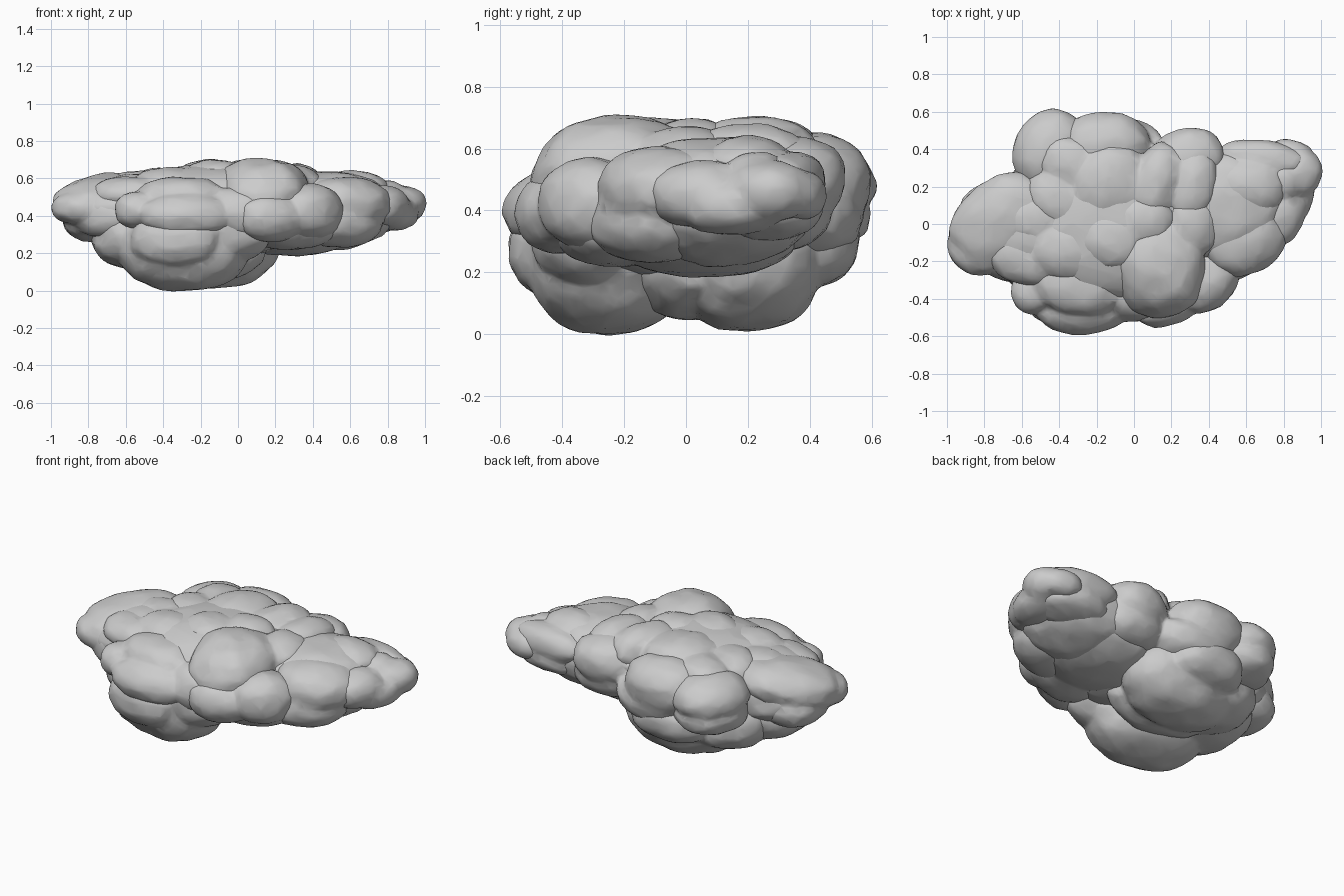
import bpy
import math
from mathutils import Vector, Euler, noise

cube = bpy.data.objects.get("Cube")
if cube:
    bpy.data.objects.remove(cube, do_unlink=True)

# One matte grey for the whole cloud
grey = bpy.data.materials.new("cloud_grey")
grey.use_nodes = True
colour = (0.6, 0.6, 0.6, 1)
grey.diffuse_color = colour
shader = next(n for n in grey.node_tree.nodes if n.type == 'BSDF_PRINCIPLED')
shader.inputs["Base Color"].default_value = colour


def puff(at, size, turn=0, tilt=0):
    """A lumpy, slightly boxy ellipsoid; size holds its three radii."""
    bpy.ops.mesh.primitive_ico_sphere_add(subdivisions=4, radius=1, location=at)
    obj = bpy.context.object
    seed = Vector(at) * 9
    spin = Euler((0, math.radians(tilt), math.radians(turn))).to_matrix()
    for vert in obj.data.vertices:
        n = vert.co.normalized()
        boxy = sum(abs(c) ** 2.2 for c in n) ** (-1 / 2.2)
        lump = 1 + .05 * noise.noise(n * 1.7 + seed) + .04 * noise.noise(n * 4 + seed)
        vert.co = spin @ Vector(a * b * boxy * lump for a, b in zip(n, size))
    return obj


def bank(name, puffs):
    """Blend a group of puffs into one softly creased mass."""
    bpy.ops.object.select_all(action='DESELECT')
    for obj in puffs:
        obj.select_set(True)
    bpy.context.view_layer.objects.active = puffs[0]
    bpy.ops.object.join()
    mass = bpy.context.object
    mass.name = name
    mass.data.materials.append(grey)
    blend = mass.modifiers.new("blend", 'REMESH')
    blend.mode = 'VOXEL'
    blend.voxel_size = .014
    blend.use_smooth_shade = True
    soften = mass.modifiers.new("soften", 'SMOOTH')
    soften.iterations = 2
    facets = mass.modifiers.new("facets", 'DECIMATE')
    facets.ratio = .15


bank("core", [
    puff((-.1, 0, .43), (.52, .44, .25)),
    puff((.46, .1, .43), (.38, .31, .21), turn=10),
    puff((-.52, -.02, .43), (.38, .3, .19)),
])

# Underside lobes, split by a shallow groove
bank("belly_front", [
    puff((-.29, -.25, .23), (.36, .26, .23), turn=-10),
    puff((-.52, -.05, .29), (.27, .3, .18)),
    puff((-.33, -.41, .27), (.25, .16, .16), turn=-8),
    puff((-.08, -.32, .32), (.26, .18, .17)),
])
bank("belly_back", [
    puff((-.15, .19, .24), (.37, .25, .23), turn=5),
    puff((-.4, .16, .27), (.27, .25, .18)),
    puff((-.18, .0, .23), (.33, .18, .18)),
    puff((-.18, .39, .29), (.25, .17, .14)),
])
bank("belly_left", [
    puff((.36, .06, .34), (.32, .31, .15), tilt=-8),
    puff((.28, -.23, .35), (.26, .2, .13), turn=15),
])

bank("right_end", [
    puff((-.72, .01, .49), (.3, .22, .13), turn=42, tilt=-10),
    puff((-.84, -.13, .44), (.16, .14, .09), turn=-30),
    puff((-.69, -.17, .4), (.2, .13, .12), turn=-20),
    puff((-.76, .02, .38), (.18, .2, .12)),
])
bank("right_shoulder", [
    puff((-.58, -.17, .51), (.22, .15, .1), turn=-15),
    puff((-.52, .03, .55), (.2, .14, .09)),
    puff((-.36, -.13, .54), (.22, .17, .12), turn=-10),
])

bank("back_right", [
    puff((-.44, .39, .48), (.2, .22, .14), turn=-25),
    puff((-.43, .38, .38), (.21, .21, .11), turn=-25),
])
bank("back_row", [
    puff((-.16, .41, .49), (.25, .19, .16)),
    puff((-.1, .37, .38), (.27, .2, .14)),
    puff((.28, .34, .5), (.21, .17, .14), turn=15),
    puff((.3, .3, .41), (.23, .17, .14)),
])

bank("crown_front", [
    puff((.13, -.21, .49), (.26, .29, .22), turn=15),
    puff((.3, 0, .54), (.16, .18, .13)),
])
bank("crown_middle", [
    puff((-.12, -.08, .58), (.19, .17, .12), turn=-15),
    puff((.05, .02, .58), (.18, .15, .12)),
])

bank("crown_back", [
    puff((-.4, .13, .55), (.19, .15, .11), turn=-35),
    puff((-.13, .22, .57), (.22, .22, .13), turn=20),
    puff((.12, .22, .57), (.14, .22, .13), turn=-20),
    puff((.31, .2, .55), (.14, .21, .13), turn=-10),
    puff((-.33, .32, .56), (.18, .15, .1), turn=-20),
])

bank("front_row", [
    puff((-.28, -.44, .4), (.25, .15, .12)),
    puff((-.3, -.32, .49), (.25, .17, .12), turn=-8),
    puff((-.53, -.36, .43), (.13, .12, .1), turn=15),
    puff((.0, -.38, .41), (.2, .14, .14)),
])
bank("front_left", [
    puff((.18, -.4, .39), (.2, .14, .13), turn=20),
    puff((.38, -.3, .42), (.19, .16, .15), turn=40),
])

bank("left_end", [
    puff((.58, -.06, .46), (.25, .21, .15), turn=30),
    puff((.54, -.12, .37), (.25, .17, .14), turn=30),
    puff((.61, .2, .53), (.2, .15, .11), turn=-5),
    puff((.68, .34, .49), (.24, .11, .1), turn=-6),
    puff((.68, .26, .41), (.23, .18, .11)),
])

# Smaller puffs bunched at the far left
bank("left_tip", [
    puff((.87, .27, .46), (.14, .13, .1), turn=50),
    puff((.82, .15, .41), (.14, .18, .09), turn=-20),
    puff((.77, .05, .45), (.14, .17, .11), turn=-25),
    puff((.84, .37, .45), (.12, .08, .08), turn=-15),
    puff((.78, .23, .51), (.12, .1, .08)),
])
